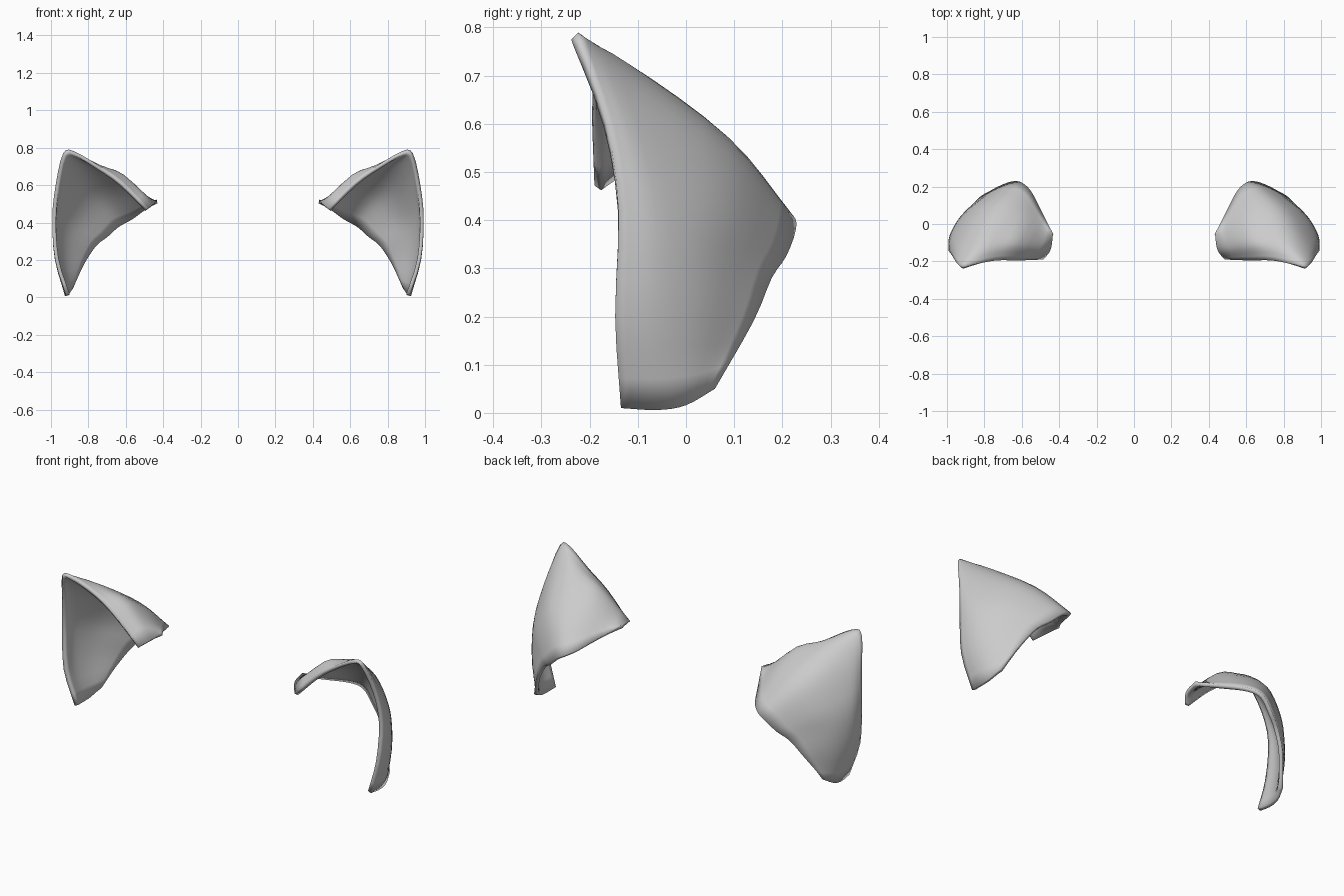
import bpy
from mathutils import Vector

if "Cube" in bpy.data.objects:
    bpy.data.objects.remove(bpy.data.objects["Cube"])

# Long guide curves of one curved plate, running from the outer bottom tip over the top to the inner tip
FRONT_EDGE = [(.918, -.135, .01), (.978, -.147, .20), (.993, -.14, .42), (.975, -.165, .60),
              (.935, -.22, .77), (.875, -.22, .78), (.74, -.195, .70), (.62, -.195, .61), (.485, -.19, .472)]
FRONT_MID = [(.925, -.06, .006), (.975, -.06, .20), (.983, -.06, .40), (.955, -.09, .56),
             (.91, -.13, .69), (.83, -.12, .725), (.72, -.10, .695), (.61, -.11, .655), (.455, -.155, .497)]
BACK_MID = [(.92, .0, .016), (.93, .035, .20), (.91, .055, .35), (.865, .08, .44),
            (.80, .085, .54), (.72, .09, .57), (.635, .06, .58), (.555, -.01, .58), (.44, -.115, .512)]
BACK_EDGE = [(.90, .06, .05), (.83, .14, .19), (.768, .178, .28), (.71, .208, .325),
             (.65, .228, .38), (.60, .222, .41), (.55, .175, .435), (.50, .08, .47), (.434, -.05, .522)]


def smooth_line(points, steps):
    """Catmull-Rom curve through the points."""
    p = [Vector(q) for q in points]
    p = [2 * p[0] - p[1]] + p + [2 * p[-1] - p[-2]]
    out = []
    for i in range(1, len(p) - 2):
        a, b, c, d = p[i - 1:i + 3]
        for s in range(steps):
            t = s / steps
            out.append(.5 * (2 * b + (c - a) * t + (2 * a - 5 * b + 4 * c - d) * t * t
                             + (3 * b - a - 3 * c + d) * t ** 3))
    return out + [p[-2]]


# Skin the guides into a patch
guides = [smooth_line(g, 3) for g in (FRONT_EDGE, FRONT_MID, BACK_MID, BACK_EDGE)]
rows = [smooth_line(cross, 4) for cross in zip(*guides)]
n = len(rows[0])
verts = [v for row in rows for v in row]
faces = [(i * n + j, i * n + j + 1, (i + 1) * n + j + 1, (i + 1) * n + j)
         for i in range(len(rows) - 1) for j in range(n - 1)]
mesh = bpy.data.meshes.new("shoulder_plates")
mesh.from_pydata(verts, [], faces)
plate = bpy.data.objects.new("shoulder_plates", mesh)
bpy.context.collection.objects.link(plate)

# Thickness inward, then the opposite plate
solid = plate.modifiers.new("thickness", 'SOLIDIFY')
solid.thickness = .02
solid.offset = -1
plate.modifiers.new("pair", 'MIRROR').use_axis[0] = True

bpy.context.view_layer.objects.active = plate
plate.select_set(True)
bpy.ops.object.shade_smooth_by_angle(angle=.7)
